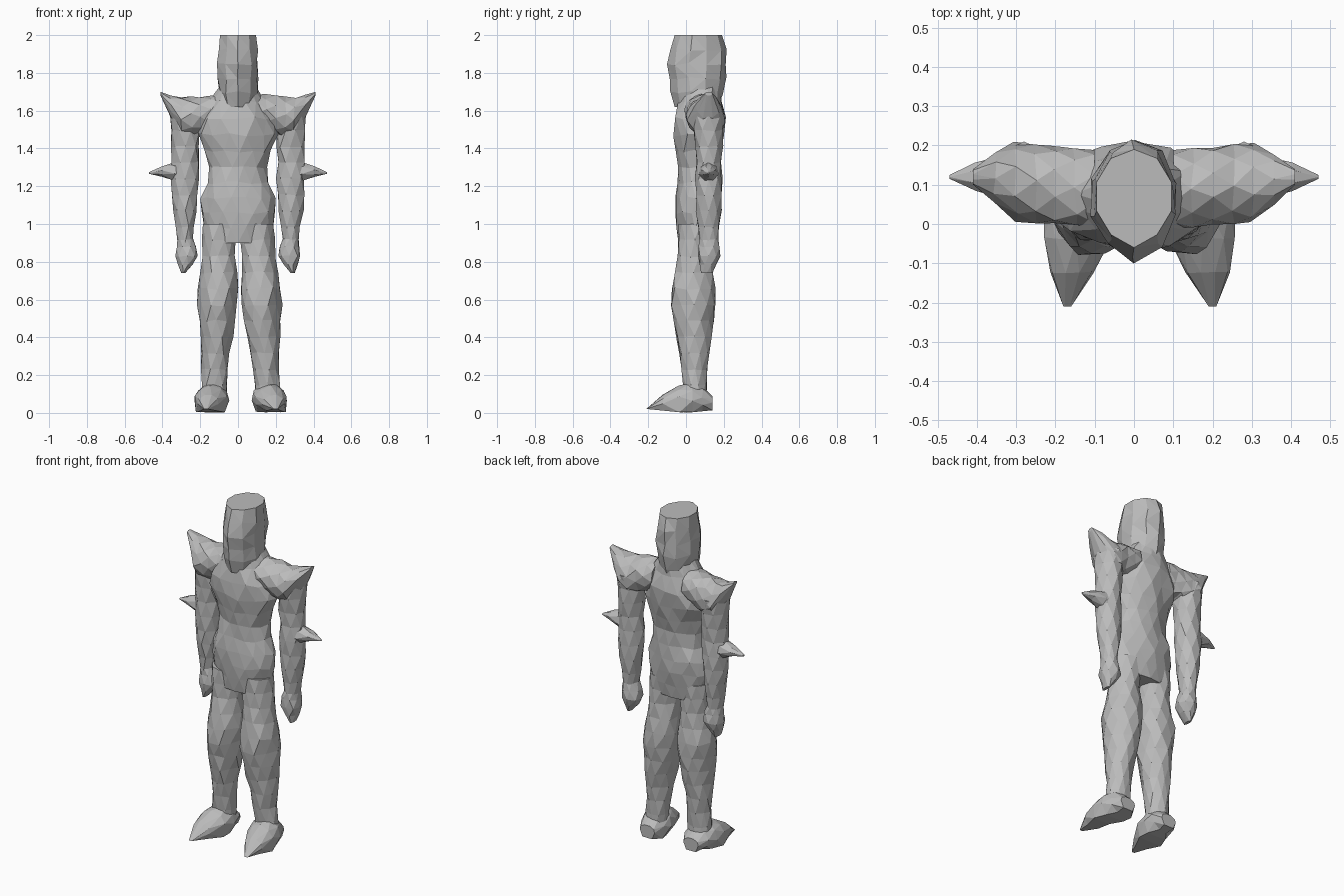
import bpy, bmesh, math, random
from mathutils import Vector

cube = bpy.data.objects.get("Cube")
if cube:
    bpy.data.objects.remove(cube, do_unlink=True)
random.seed(4)

SIDEWAYS, DEPTHWAYS, UPWARDS = Vector((1, 0, 0)), Vector((0, 1, 0)), Vector((0, 0, 1))

# One grey covers the whole figure
grey = bpy.data.materials.new("stone_grey")
grey.use_nodes = True
grey.diffuse_color = (0.5, 0.5, 0.5, 1)
shader = grey.node_tree.nodes["Principled BSDF"]
shader.inputs["Base Color"].default_value = grey.diffuse_color


def blend(keys, t):
    """Smooth curve through evenly spaced keys, for t from 0 to 1."""
    spans = len(keys) - 1
    padded = [2 * keys[0] - keys[1], *keys, 2 * keys[-1] - keys[-2]]
    i = min(int(t * spans), spans - 1)
    f = t * spans - i
    before, start, end, after = padded[i:i + 4]
    leave, arrive = (end - before) / 2, (after - start) / 2
    ease = f * f * (3 - 2 * f)
    return (start * (1 - ease) + end * ease
            + leave * f * (1 - f) ** 2 - arrive * f * f * (1 - f))


def loft(name, path, widths, depths, across, along, rings, sides, mirror=1, twist=0.5):
    """Skin a faceted tube along a path; alternate rings are twisted half a side."""
    bm = bmesh.new()
    points = [Vector(p) for p in path]
    loops = []
    for i in range(rings):
        t = i / (rings - 1)
        centre, width, depth = blend(points, t), blend(widths, t), blend(depths, t)
        # inner rings are roughened, the two ends stay flat
        rough = min(width, depth) * 0.07 if 0 < t < 1 else 0
        loop = []
        for k in range(sides):
            angle = math.tau * (k + twist * (i % 2)) / sides - math.pi / 2
            co = centre + across * width * math.cos(angle) + along * depth * math.sin(angle)
            co += Vector([random.uniform(-rough, rough) for _ in range(3)])
            co.x *= mirror
            loop.append(bm.verts.new(co))
        loops.append(loop)
    for i, (low, high) in enumerate(zip(loops, loops[1:])):
        for k in range(sides):
            n = (k + 1) % sides
            if i % 2:
                bm.faces.new((low[k], high[n], high[k]))
                bm.faces.new((low[k], low[n], high[n]))
            else:
                bm.faces.new((low[k], low[n], high[k]))
                bm.faces.new((low[n], high[n], high[k]))
    bm.faces.new(loops[0])
    bm.faces.new(loops[-1])
    bmesh.ops.recalc_face_normals(bm, faces=bm.faces)
    mesh = bpy.data.meshes.new(name)
    bm.to_mesh(mesh)
    bm.free()
    mesh.materials.append(grey)
    part = bpy.data.objects.new(name, mesh)
    bpy.context.collection.objects.link(part)
    return part


# Tall flat-topped helmet
helmet = loft("helmet", [(0, 0.06, 1.62), (0, 0.07, 2)],
              [0.09, 0.11, 0.11, 0.1], [0.11, 0.14, 0.15, 0.12],
              SIDEWAYS, DEPTHWAYS, rings=6, sides=10, twist=0)
# Ridge down the front of the helmet
for v in helmet.data.vertices:
    if v.co.y < 0 and abs(v.co.x) < 0.02:
        v.co.y -= 0.01

# Torso from hips through waist and chest to collar
loft("torso", [(0, 0.05, 0.9), (0, 0.06, 1.3), (0, 0.08, 1.74)],
     [0.16, 0.2, 0.15, 0.21, 0.09], [0.09, 0.11, 0.1, 0.135, 0.1],
     SIDEWAYS, DEPTHWAYS, rings=11, sides=14)

for mirror, word in ((1, "left"), (-1, "right")):
    # The left foot stands a little further out
    out = 0.03 if mirror > 0 else 0

    # Shoulder guard rising to an upturned point
    loft(word + "_shoulder",
         [(0.1, 0.09, 1.6), (0.2, 0.1, 1.58), (0.3, 0.11, 1.57), (0.41, 0.12, 1.69)],
         [0.1, 0.1, 0.1, 0.02], [0.09, 0.1, 0.1, 0.01],
         DEPTHWAYS, UPWARDS, rings=7, sides=9, mirror=mirror)

    # Arm from shoulder to wrist
    loft(word + "_arm", [(0.28, 0.12, 1.58), (0.28, 0.12, 0.9)],
         [0.08, 0.075, 0.07, 0.04], [0.09, 0.07, 0.07, 0.05],
         SIDEWAYS, DEPTHWAYS, rings=9, sides=8, mirror=mirror)

    # Elbow spike pointing outwards
    loft(word + "_elbow_spike", [(0.27, 0.12, 1.26), (0.37, 0.12, 1.28), (0.47, 0.12, 1.27)],
         [0.06, 0.05, 0.005], [0.07, 0.04, 0.005],
         DEPTHWAYS, UPWARDS, rings=4, sides=7, mirror=mirror)

    # Closed hand tapering to the fingertips
    loft(word + "_hand", [(0.28, 0.12, 0.93), (0.27, 0.12, 0.83), (0.29, 0.11, 0.74)],
         [0.04, 0.06, 0.01], [0.05, 0.06, 0.03],
         SIDEWAYS, DEPTHWAYS, rings=5, sides=8, mirror=mirror)

    # Leg with a bulging knee guard
    loft(word + "_leg",
         [(0.1, 0.05, 1), (0.11 + out / 2, 0.04, 0.53), (0.13 + out, 0.05, 0.06)],
         [0.09, 0.09, 0.11, 0.09, 0.07, 0.07], [0.09, 0.09, 0.12, 0.1, 0.07, 0.06],
         SIDEWAYS, DEPTHWAYS, rings=12, sides=10, mirror=mirror)

    # Pointed boot
    boot = loft(word + "_boot",
                [(0.13 + out, 0.14, 0.06), (0.14 + out, 0, 0.08), (0.17 + out, -0.21, 0.03)],
                [0.05, 0.09, 0.08, 0.01], [0.03, 0.08, 0.06, 0.01],
                SIDEWAYS, UPWARDS, rings=6, sides=9, mirror=mirror)
    # Flat sole curling up slightly at heel and toe
    for v in boot.data.vertices:
        if v.co.z < 0.04:
            v.co.z = abs(v.co.y) / 10
